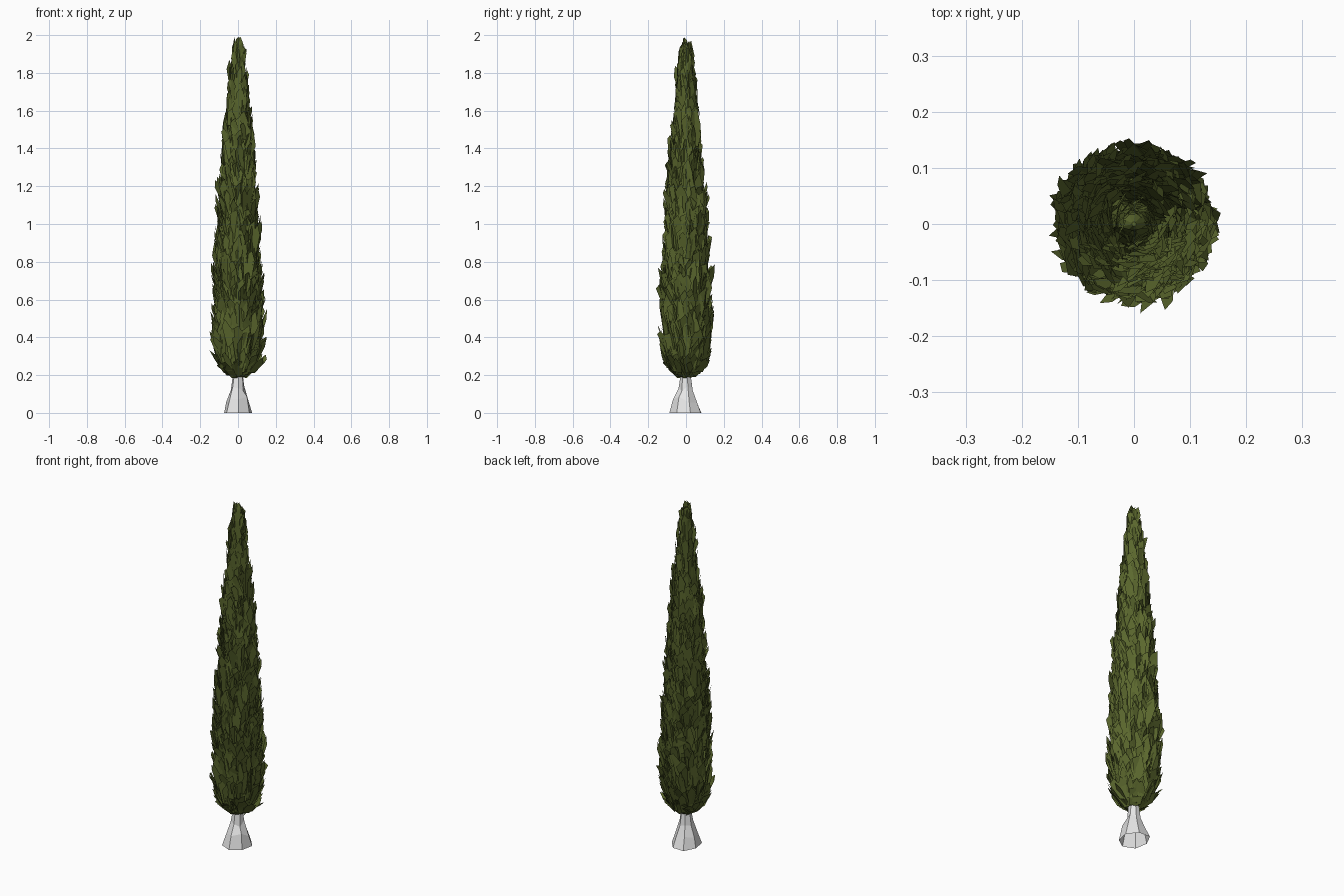
import bpy, bmesh, math, random
from mathutils import Vector

if "Cube" in bpy.data.objects:
    bpy.data.objects.remove(bpy.data.objects["Cube"])

random.seed(7)


def material(name, rgb):
    m = bpy.data.materials.new(name)
    m.diffuse_color = (*rgb, 1)
    m.use_nodes = True
    m.node_tree.nodes["Principled BSDF"].inputs["Base Color"].default_value = m.diffuse_color
    return m


GREEN = material("olive_green", (0.105, 0.138, 0.027))
GREY = material("pale_bark", (0.8, 0.8, 0.8))

# Outer silhouette of the crown: height, radius
PROFILE = [(0.19, 0.05), (0.22, 0.108), (0.27, 0.13), (0.38, 0.138), (0.55, 0.136),
           (0.8, 0.127), (1.0, 0.113), (1.2, 0.102), (1.4, 0.085), (1.6, 0.065),
           (1.8, 0.044), (1.92, 0.032), (2.0, 0.006)]


def radius(z):
    if z <= PROFILE[0][0]:
        return PROFILE[0][1]
    for (z0, r0), (z1, r1) in zip(PROFILE, PROFILE[1:]):
        if z <= z1:
            return r0 + (r1 - r0) * (z - z0) / (z1 - z0)
    return PROFILE[-1][1]


def finish(bm, name, mat):
    me = bpy.data.meshes.new(name)
    bm.to_mesh(me)
    bm.free()
    me.materials.append(mat)
    ob = bpy.data.objects.new(name, me)
    bpy.context.collection.objects.link(ob)
    return ob


def loft(name, rings, sides, mat, jitter=0.0):
    """Stack of rings (z, rx, ry) with irregular corners, open underneath."""
    bm = bmesh.new()
    rows = []
    for z, rx, ry in rings:
        row = []
        for i in range(sides):
            a = math.tau * (i + 0.3) / sides
            k = 1 + random.uniform(-jitter, jitter)
            dz = random.uniform(-0.2, 0.2) * jitter if z > 0 else 0
            row.append(bm.verts.new((rx * k * math.cos(a), ry * k * math.sin(a), z + dz)))
        rows.append(row)
    for lo, hi in zip(rows, rows[1:]):
        for i in range(sides):
            j = (i + 1) % sides
            bm.faces.new((lo[i], lo[j], hi[j], hi[i]))
    bm.faces.new(rows[-1])
    return finish(bm, name, mat)


# Flared faceted trunk
loft("trunk", [(0, 0.08, 0.09), (0.07, 0.06, 0.064), (0.13, 0.037, 0.04),
               (0.2, 0.027, 0.028), (0.3, 0.022, 0.022)], 7, GREY, 0.08)

# Solid inner crown that closes the gaps between leaves
loft("crown_core", [(z, r * 0.7, r * 0.7) for z, r in PROFILE[:-1]] + [(1.96, 0.004, 0.004)],
     10, GREEN)

# Overlapping upright leaf plates, tips leaning outward
bm = bmesh.new()


def add_leaf(angle, z_base, length, width):
    z_tip = min(z_base + length, random.uniform(1.955, 1.998))
    rb = radius(z_base) * random.uniform(0.6, 0.86)
    rt = min(radius(z_tip) * random.uniform(0.86, 1.06) + random.uniform(0, 0.008), 0.149)
    out = Vector((math.cos(angle), math.sin(angle), 0))
    side = Vector((-out.y, out.x, 0))
    twist = random.uniform(-0.7, 0.7)
    side = side * math.cos(twist) + out * math.sin(twist)
    base = out * rb + Vector((0, 0, z_base))
    tip = out * rt + Vector((0, 0, z_tip)) + side * random.uniform(-0.4, 0.4) * width
    shape = [(0.0, -0.3), (0.0, 0.3), (random.uniform(0.4, 0.7), 0.48),
             (1.0, random.uniform(-0.1, 0.25)), (random.uniform(0.6, 0.92), -0.42)]
    bm.faces.new([bm.verts.new(base.lerp(tip, t) + side * s * width) for t, s in shape])


z, i = 0.185, 0
while z < 1.92:
    r = radius(z)
    scale = 0.6 + 0.4 * r / 0.14
    add_leaf(i * 2.39996 + random.uniform(-0.4, 0.4), z,
             random.uniform(0.1, 0.19) * scale, random.uniform(0.045, 0.07) * scale)
    z += 0.0002 / max(r, 0.03)
    i += 1

# Skirt of short leaves closing the underside
for k in range(30):
    add_leaf(k * 2.39996, random.uniform(0.185, 0.215), random.uniform(0.06, 0.12), 0.065)

# Leader tuft at the very top
for k in range(6):
    add_leaf(k * math.tau / 6, 1.88 + 0.006 * k, 0.12, 0.026)

finish(bm, "leaves", GREEN)
